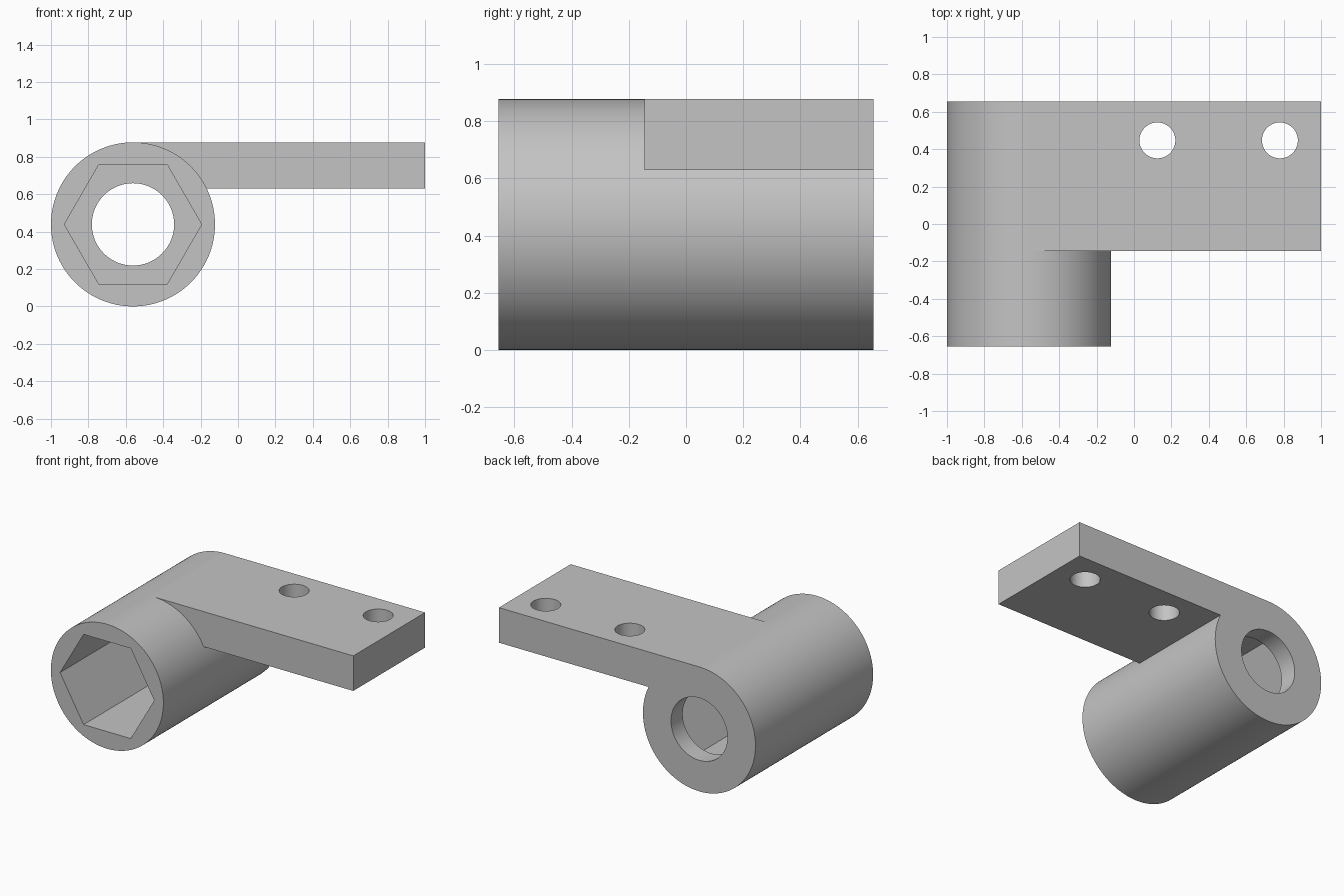
import bpy
import bmesh
from math import cos, sin, tau
from mathutils import Vector

cube = bpy.data.objects.get("Cube")
if cube:
    bpy.data.objects.remove(cube, do_unlink=True)

grey = bpy.data.materials.new("plain_grey")
grey.use_nodes = True
colour = (0.55, 0.55, 0.55, 1)
grey.diffuse_color = colour
grey.node_tree.nodes["Principled BSDF"].inputs["Base Color"].default_value = colour

# Main dimensions
RADIUS = 0.4385
AXIS_X, AXIS_Z = -1 + RADIUS, RADIUS
BACK = 0.655
FRONT = -BACK
PLATE_FRONT = -0.145
PLATE_BOTTOM = 0.63
LEDGE = BACK - 0.13
OVER = 0.1


def circle(radius, sides):
    return [(radius * cos(tau * i / sides), radius * sin(tau * i / sides))
            for i in range(sides)]


def prism(name, outline, origin, u, v, sweep):
    """Extrude a closed outline, drawn on axes u and v, along sweep."""
    bm = bmesh.new()
    origin, u, v, sweep = map(Vector, (origin, u, v, sweep))
    face = bm.faces.new([bm.verts.new(origin + u * a + v * b) for a, b in outline])
    ends = bmesh.ops.extrude_face_region(bm, geom=[face])["geom"]
    bmesh.ops.translate(bm, vec=sweep,
                        verts=[e for e in ends if isinstance(e, bmesh.types.BMVert)])
    bmesh.ops.recalc_face_normals(bm, faces=bm.faces)
    mesh = bpy.data.meshes.new(name)
    bm.to_mesh(mesh)
    bm.free()
    mesh.materials.append(grey)
    obj = bpy.data.objects.new(name, mesh)
    bpy.context.collection.objects.link(obj)
    return obj


def along_y(name, outline, y0, y1):
    return prism(name, outline, (AXIS_X, y0, AXIS_Z), (1, 0, 0), (0, 0, 1), (0, y1 - y0, 0))


def combine(body, tool, operation):
    """Apply a boolean to the body and discard the tool."""
    tool.hide_render = True
    mod = body.modifiers.new(tool.name, "BOOLEAN")
    mod.operation = operation
    mod.solver = "EXACT"
    mod.object = tool
    bpy.context.view_layer.objects.active = body
    bpy.ops.object.modifier_apply(modifier=mod.name)
    bpy.data.objects.remove(tool, do_unlink=True)


# Round barrel with the mounting plate running off its top tangent
bracket = along_y("socket_bracket", circle(RADIUS, 128), FRONT, BACK)
low = PLATE_BOTTOM - AXIS_Z
right = 1 - AXIS_X
plate = along_y("mounting_plate", [(0, low), (right, low), (right, RADIUS), (0, RADIUS)],
                PLATE_FRONT, BACK)
combine(bracket, plate, "UNION")

# Hexagonal socket from the front, round bore through the back wall
combine(bracket, along_y("hex_socket", circle(0.367, 6), FRONT - OVER, LEDGE), "DIFFERENCE")
combine(bracket, along_y("round_bore", circle(0.22, 96), 0, BACK + OVER), "DIFFERENCE")

# Two screw holes through the plate
for x in (0.125, 0.78):
    hole = prism("screw_hole", circle(0.096, 64), (x, 0.447, PLATE_BOTTOM - OVER),
                 (1, 0, 0), (0, 1, 0), (0, 0, 0.5))
    combine(bracket, hole, "DIFFERENCE")

# Smooth curved walls, crisp edges, flat large faces
bpy.ops.object.select_all(action="DESELECT")
bracket.select_set(True)
bpy.context.view_layer.objects.active = bracket
bpy.ops.object.shade_smooth_by_angle()
weighted = bracket.modifiers.new("flat_faces", "WEIGHTED_NORMAL")
weighted.keep_sharp = True
